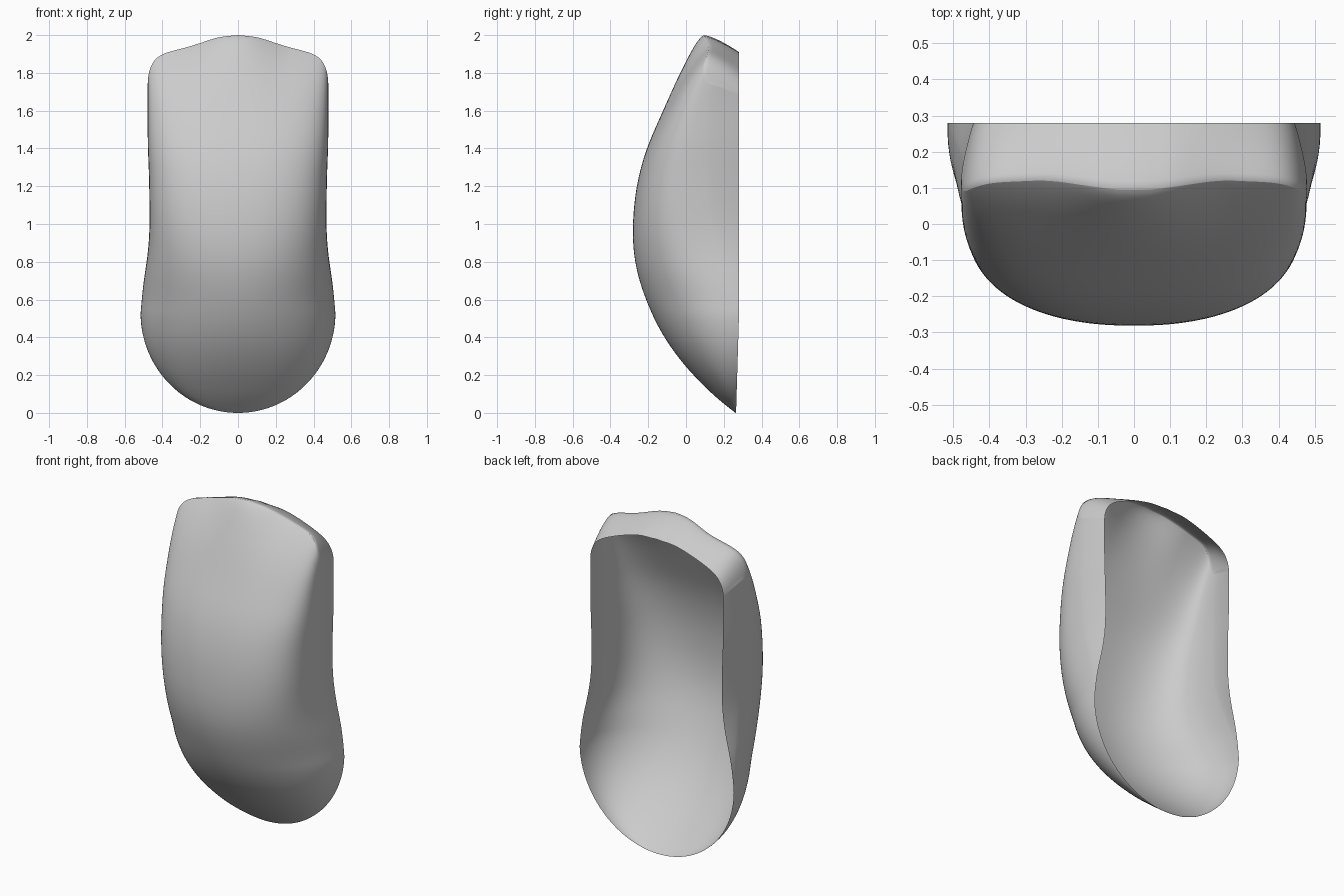
import bpy, bmesh, math

if "Cube" in bpy.data.objects:
    bpy.data.objects.remove(bpy.data.objects["Cube"])


def curve(pts, blur=0):
    """Monotone smooth curve through (t, value) points, optionally softened."""
    n = len(pts)
    d = [(pts[i + 1][1] - pts[i][1]) / (pts[i + 1][0] - pts[i][0]) for i in range(n - 1)]
    m = [d[0]] + [2 * a * b / (a + b) if a * b > 0 else 0 for a, b in zip(d, d[1:])] + [d[-1]]

    def f(t):
        t = min(max(t, pts[0][0]), pts[-1][0])
        i = max(k for k in range(n - 1) if pts[k][0] <= t)
        h = pts[i + 1][0] - pts[i][0]
        s = (t - pts[i][0]) / h
        return ((1 + 2 * s) * (1 - s) ** 2 * pts[i][1] + s * (1 - s) ** 2 * h * m[i]
                + s * s * (3 - 2 * s) * pts[i + 1][1] + s * s * (s - 1) * h * m[i + 1])

    def soft(t):
        w = min(blur, max(0, t - pts[0][0]) * .6, max(0, pts[-1][0] - t) * .6)
        return sum(f(t + w * k / 4) for k in range(-4, 5)) / 9
    return soft


# Profiles by height: half width, front depth, widest depth, squareness, rim inset
waist = curve([(.53, .516), (.7, .499), (.85, .477), (1, .468), (1.2, .47), (1.5, .478),
               (2, .478)], .06)
front_y = curve([(0, .262), (.09, .15), (.19, .047), (.31, -.055), (.46, -.15), (.6, -.212),
                 (.78, -.267), (.94, -.283), (1.12, -.273), (1.35, -.225), (1.58, -.13),
                 (1.9, .02), (1.985, .075), (2, .095)], .09)
side_y = curve([(0, .264), (.55, .265), (1.1, .11), (1.6, .1), (2, .12)], .1)
power_x = curve([(0, 2), (.5, 2.02), (1, 2.3), (1.6, 2.5), (2, 2.6)], .1)
power_y = curve([(0, 2), (.5, 2.1), (1, 3.2), (1.6, 3.7), (2, 3.8)], .1)
inset = curve([(0, 1), (.6, 1), (1.1, .93), (2, .93)], .1)
crest = curve([(0, 0), (.2, .01), (.36, .033), (.52, .058), (.7, .08), (1, .112)], .06)


def half_width(z):
    # Elliptical toe at the bottom, waisted profile above
    return waist(z) if z > .53 else .516 * math.sqrt(max(0, 1 - (1 - z / .53) ** 2))


def drop(q):
    # Fall of the top edge from the middle to the rounded corner
    return crest(q) + .15 * (1 - math.sqrt(max(0, 1 - q ** 13)))


ROWS, COLS, LIP = 100, 72, 8
bm = bmesh.new()

# Front shell, lofted upward from U-shaped sections
grid = []
for r in range(ROWS + 1):
    level = 1 - math.cos(r / ROWS * math.pi)
    fall = max(0, (level - 1.2) / .8) ** 2
    row = []
    for c in range(COLS + 1):
        a = (2 * c / COLS - 1) * math.pi / 2
        s = abs(math.sin(a)) ** (2 / power_x(level)) if c != COLS // 2 else 0
        z = level - drop(min(1, s)) * fall
        e = side_y(level)
        y = e - (e - front_y((z + level) / 2)) * max(0, math.cos(a)) ** (2 / power_y(level))
        y += (.055 * fall * fall * math.sin(min(1, s * 1.7) * math.pi / 2) ** 2
              * (1 - .9 * s ** 10))
        row.append(bm.verts.new((half_width(level) * math.copysign(s, a), y, z)))
    grid.append(row)
for lo, hi in zip(grid, grid[1:]):
    for c in range(COLS):
        bm.faces.new((lo[c], lo[c + 1], hi[c + 1], hi[c]))

# Return lip, running up one side, over the top and down the other
edge = [row[0] for row in grid] + grid[-1][1:-1] + [row[-1] for row in reversed(grid)]
rings = [edge]
for k in range(1, LIP + 1):
    f = k / LIP
    g = f ** 1.4
    ring = []
    for vert in edge:
        x, y, z = vert.co
        top = min(1, max(0, (z - 1.5) / .4))
        top = top * top * (3 - 2 * top)
        rim_y = .265 + .015 * min(1, z / .5)
        arch = .02 * math.sin(min(1, abs(x) / .47) * math.pi) ** 2
        ring.append(bm.verts.new((x * (1 + (inset(z) - 1) * g), y + (rim_y - y) * f,
                                  z - (.09 - arch) * top * g)))
    rings.append(ring)
for a, b in zip(rings, rings[1:]):
    for i in range(len(edge) - 1):
        bm.faces.new((a[i], a[i + 1], b[i + 1], b[i]))

# Weld the toe and face the shell outward
bmesh.ops.remove_doubles(bm, verts=bm.verts, dist=1e-5)
bmesh.ops.recalc_face_normals(bm, faces=bm.faces)
centre = min(bm.faces, key=lambda q: q.calc_center_median().y)
if centre.normal.y > 0:
    bmesh.ops.reverse_faces(bm, faces=bm.faces)
for q in bm.faces:
    q.smooth = True

mesh = bpy.data.meshes.new("curved_shell")
bm.to_mesh(mesh)
bm.free()
shell = bpy.data.objects.new("curved_shell", mesh)
bpy.context.collection.objects.link(shell)
